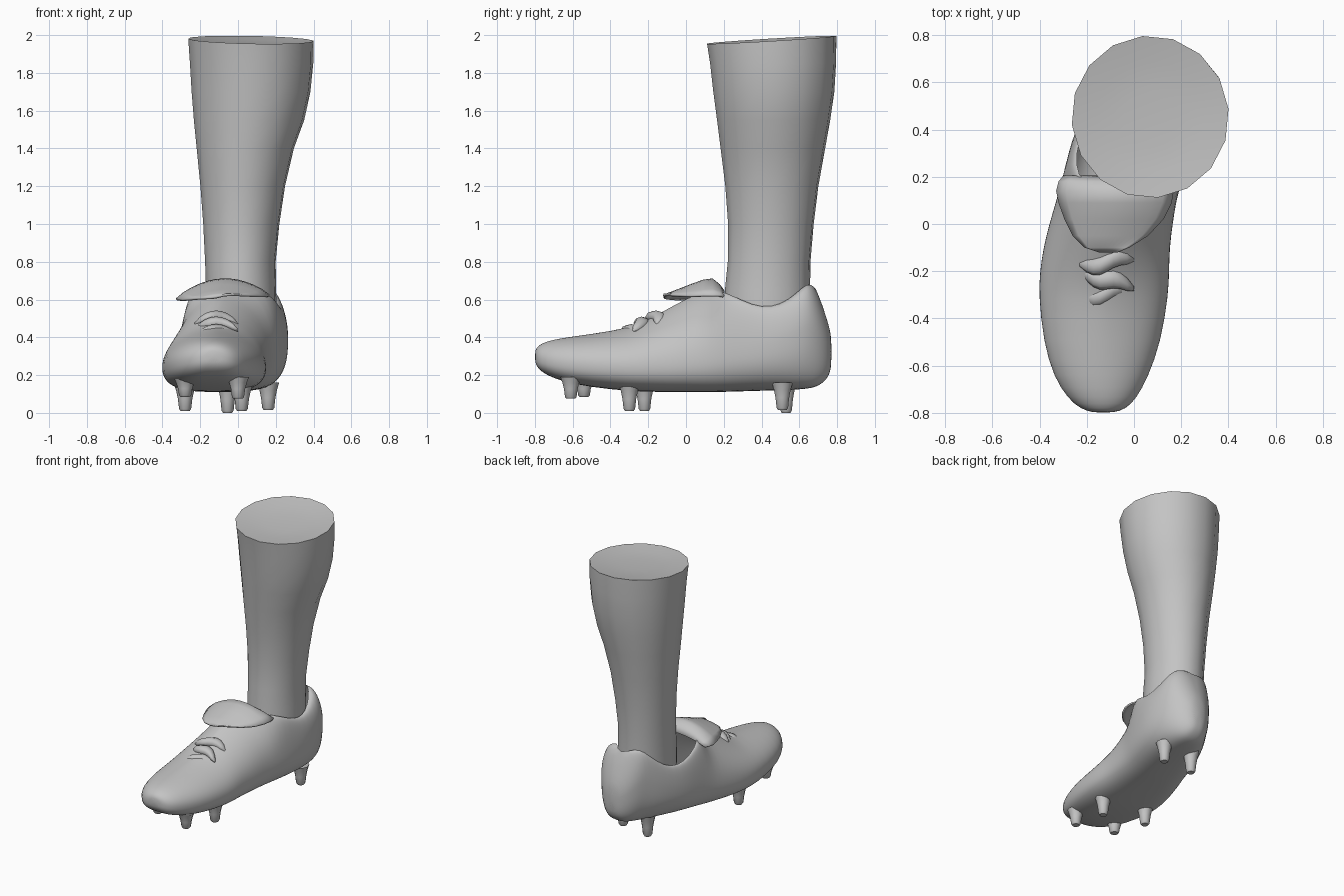
import bpy, bmesh, math
from mathutils import Vector

if "Cube" in bpy.data.objects:
    bpy.data.objects.remove(bpy.data.objects["Cube"], do_unlink=True)

grey = bpy.data.materials.new("plain_grey")
grey.use_nodes = True
grey.diffuse_color = (0.55, 0.55, 0.55, 1)
grey.node_tree.nodes["Principled BSDF"].inputs["Base Color"].default_value = (0.55, 0.55, 0.55, 1)


def finish(obj, angle=40):
    obj.data.materials.append(grey)
    bpy.ops.object.select_all(action='DESELECT')
    obj.select_set(True)
    bpy.context.view_layer.objects.active = obj
    bpy.ops.object.shade_smooth_by_angle(angle=math.radians(angle))
    return obj


def loft(name, rings, closed=False, caps=(False, False), angle=40):
    """Skin a list of equal-length point rows."""
    bm = bmesh.new()
    rows = [[bm.verts.new(p) for p in ring] for ring in rings]
    n = len(rows[0])
    for a, b in zip(rows, rows[1:]):
        for i in range(n if closed else n - 1):
            j = (i + 1) % n
            bm.faces.new((a[i], a[j], b[j], b[i]))
    if caps[0]:
        bm.faces.new(rows[0])
    if caps[1]:
        bm.faces.new(rows[-1])
    bmesh.ops.remove_doubles(bm, verts=bm.verts, dist=0.0005)
    bmesh.ops.recalc_face_normals(bm, faces=bm.faces)
    mesh = bpy.data.meshes.new(name)
    bm.to_mesh(mesh)
    bm.free()
    obj = bpy.data.objects.new(name, mesh)
    bpy.context.collection.objects.link(obj)
    return finish(obj, angle)


def ramp(v, a, b):
    return min(max((v - a) / (b - a), 0), 1)


# Boot: cross-sections from toe to heel: y, left x, right x, bottom z, top z,
# then the left and right edges of the ankle opening where there is one
stations = [
    (-.80, -.17, -.09, .27, .33), (-.785, -.225, -.035, .235, .355),
    (-.74, -.28, .01, .20, .38), (-.65, -.34, .06, .165, .398),
    (-.50, -.385, .115, .135, .418), (-.30, -.405, .147, .115, .45),
    (-.20, -.40, .15, .112, .495), (-.10, -.385, .152, .11, .55),
    (0, -.36, .165, .11, .605), (.10, -.33, .18, .11, .65),
    (.17, -.31, .20, .11, .65, -.22, .10), (.25, -.29, .225, .112, .62, -.25, .175),
    (.35, -.265, .25, .115, .57, -.235, .205), (.45, -.225, .268, .118, .555, -.195, .215),
    (.55, -.175, .265, .12, .60, -.145, .19), (.62, -.13, .252, .125, .67, -.085, .15),
    (.66, -.105, .235, .13, .69, -.04, .10), (.70, -.075, .21, .14, .64),
    (.745, -.025, .165, .175, .50), (.772, .03, .11, .23, .41)]


def section(y, xl, xr, zb, zt, gap_l=None, gap_r=None, steps=9):
    mid = (xl + xr) / 2
    heel = ramp(y, .1, .45)
    instep = 1 + .45 * ramp(y, -.6, -.1) - .55 * ramp(y, -.02, .2)
    zm = zb + (zt - zb) * (.42 - .1 * ramp(y, -.4, -.1) + .26 * heel)
    # the collar dips lower on the right foot side
    dip = .045 * math.sin(math.pi * ramp(y, .2, .62))
    sides = []
    for edge, gap, top in ((xr, gap_r, zt), (xl, gap_l, zt - dip)):
        gap = mid if gap is None else gap
        side = []
        for i in range(2 * steps):
            a = math.pi * i / (2 * steps)
            s, c = math.sin(a), math.cos(a)
            if c >= 0:
                side.append((gap + (edge - gap) * s ** instep, y, zm + (top - zm) * c))
            else:
                side.append((mid + (edge - mid) * s ** (.6 + .1 * heel), y,
                             zm - (zm - zb) * (-c) ** .8))
        sides.append(side)
    return sides[0] + [(mid, y, zb)] + sides[1][::-1]


boot = loft("boot", [section(*s) for s in stations], caps=(True, True), angle=75)
sub = boot.modifiers.new("smooth", 'SUBSURF')
sub.levels = sub.render_levels = 1

# Folded tongue: y, left x, right x, rim z, crown z
tongue_rows = [
    (-.12, -.15, -.07, .612, .617), (-.10, -.21, -.02, .61, .632),
    (-.05, -.26, .06, .605, .652), (.02, -.295, .125, .602, .68),
    (.09, -.32, .16, .605, .705), (.14, -.33, .168, .605, .712),
    (.18, -.32, .165, .605, .68), (.205, -.30, .15, .60, .645)]
rings = []
for y, xl, xr, zr, zc in tongue_rows:
    row = []
    for i in range(13):
        t = i / 12
        row.append((xl + (xr - xl) * t, y,
                    zr + .02 * t + (zc - zr - .01) * math.sin(math.pi * t) ** .8))
    rings.append(row)
tongue = loft("tongue", rings, angle=75)
thick = tongue.modifiers.new("thickness", 'SOLIDIFY')
thick.thickness = 0.012

# Leg: z, left x, right x, front y, back y; the last rows form a shallow dished top
leg_rows = [
    (.48, -.17, .205, .20, .655), (.65, -.17, .203, .205, .658),
    (.80, -.175, .20, .22, .66), (1.0, -.185, .22, .222, .677),
    (1.2, -.20, .25, .207, .702), (1.4, -.22, .297, .182, .738),
    (1.55, -.235, .352, .163, .765), (1.7, -.247, .385, .143, .787),
    (1.85, -.256, .40, .126, .796), (1.975, -.265, .402, .11, .798),
    (1.96, -.16, .30, .22, .69), (1.953, -.05, .19, .33, .57)]
rings = []
for z, xl, xr, yf, yb in leg_rows:
    row = []
    for i in range(16):
        a = 2 * math.pi * (i + .25) / 16
        x = (xl + xr) / 2 + (xr - xl) / 2 * math.cos(a)
        y = (yf + yb) / 2 + (yb - yf) / 2 * math.sin(a)
        tilt = .06 * (y - .45) - .02 * (x - .07) if z > 1.9 else 0
        row.append((x, y, z + tilt))
    rings.append(row)
loft("leg", rings, closed=True, caps=(False, True))

# Studs under toe, forefoot and heel: x, y, tip z, base z
studs = {
    "toe_stud_right": (-.28, -.54, .085, .18), "toe_stud_left": (.0, -.61, .075, .19),
    "forefoot_stud_right": (-.28, -.22, .01, .15), "forefoot_stud_left": (.02, -.30, .01, .15),
    "heel_stud_right": (-.055, .53, .0, .16), "heel_stud_left": (.16, .51, .015, .16)}
for name, (x, y, tip, base) in studs.items():
    rings = []
    for r, f in ((.024, 0), (.032, .08), (.038, .45), (.047, .75), (.058, 1)):
        rings.append([(x + r * math.cos(k * math.pi / 5), y + r * math.sin(k * math.pi / 5),
                       tip + (base - tip) * f) for k in range(10)])
    loft(name, rings, closed=True, caps=(True, False))

# Laces: soft ridges across the instep
for k, (y, z, slant) in enumerate(((-.29, .438, .025), (-.235, .478, -.03), (-.16, .51, .02))):
    path = []
    for i in range(9):
        t = i / 4 - 1
        path.append(Vector((-.115 + .115 * t, y + slant * t + .012 * math.sin(4 * t),
                            z - .04 * t * t)))
    rings = []
    for i, p in enumerate(path):
        r = .032 * math.sqrt(max(.05, 1 - (i / 4 - 1) ** 2))
        rings.append([p + Vector((0, 1.3 * r * math.cos(j * math.pi / 4),
                                  r * math.sin(j * math.pi / 4))) for j in range(8)])
    loft(f"lace_{k + 1}", rings, closed=True, caps=(True, True), angle=75)
